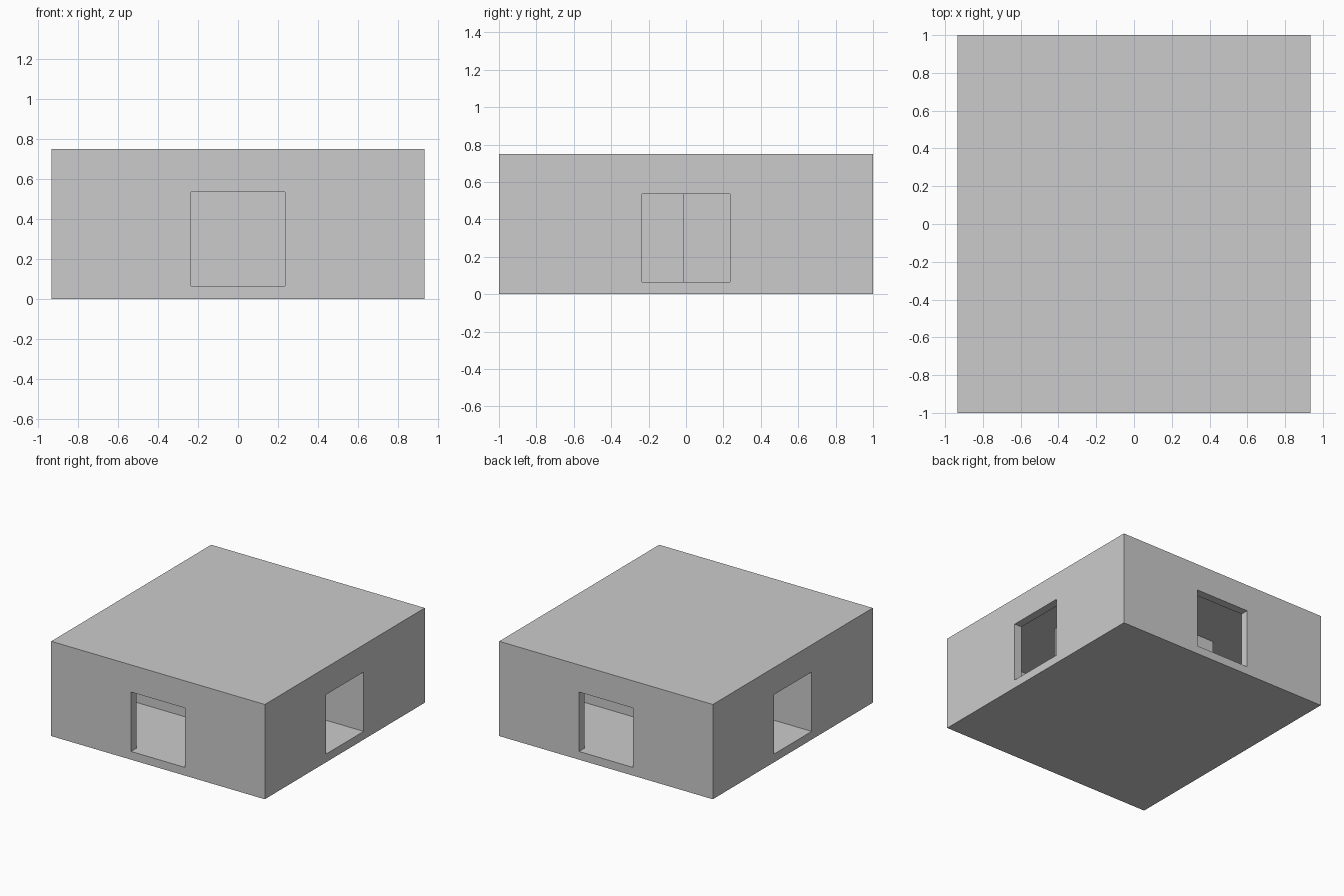
import bpy

if "Cube" in bpy.data.objects:
    bpy.data.objects.remove(bpy.data.objects["Cube"])

W, D, H = 1.87, 2.0, 0.75      # outer size
T = 0.065                      # wall thickness
O = 0.236                      # half width of each doorway
Z0, Z1 = T, 0.535              # doorway sill and head
IX, IY, IZ = W / 2 - T, D / 2 - T, H - T


def box(name, x0, x1, y0, y1, z0, z1):
    verts = [(x, y, z) for x in (x0, x1) for y in (y0, y1) for z in (z0, z1)]
    faces = [(0, 1, 3, 2), (4, 6, 7, 5), (0, 4, 5, 1),
             (2, 3, 7, 6), (0, 2, 6, 4), (1, 5, 7, 3)]
    mesh = bpy.data.meshes.new(name)
    mesh.from_pydata(verts, [], faces)
    ob = bpy.data.objects.new(name, mesh)
    bpy.context.collection.objects.link(ob)
    return ob


def cut(target, cutter):
    cutter.hide_render = True
    cutter.display_type = 'WIRE'
    mod = target.modifiers.new(cutter.name, 'BOOLEAN')
    mod.operation = 'DIFFERENCE'
    mod.solver = 'EXACT'
    mod.object = cutter


# Hollow shell with a doorway in each side
shell = box("outer_shell", -W / 2, W / 2, -D / 2, D / 2, 0, H)
cut(shell, box("room_cutter", -IX, IX, -IY, IY, T, IZ))
for s, side in ((-1, "a"), (1, "b")):
    xs = sorted((s * (IX - 0.1), s * 1.2))
    ys = sorted((s * (IY - 0.1), s * 1.2))
    cut(shell, box("side_door_cutter_" + side, *xs, -O, O, Z0, Z1))
    cut(shell, box("end_door_cutter_" + side, -O, O, *ys, Z0, Z1))

# Inner maze walls, repeated with a half turn about z
for s, side in ((1, "back"), (-1, "front")):
    # long partition from a side wall, stopping short of the opposite one
    box(side + "_partition", *sorted((-0.5 * s, IX * s)),
        *sorted((O * s, 0.296 * s)), T, IZ)
    # short baffle across the middle passage, just past its centre
    box(side + "_baffle", *sorted((0.2 * s, 0.26 * s)),
        *sorted((-0.015 * s, O * s)), T, IZ)
